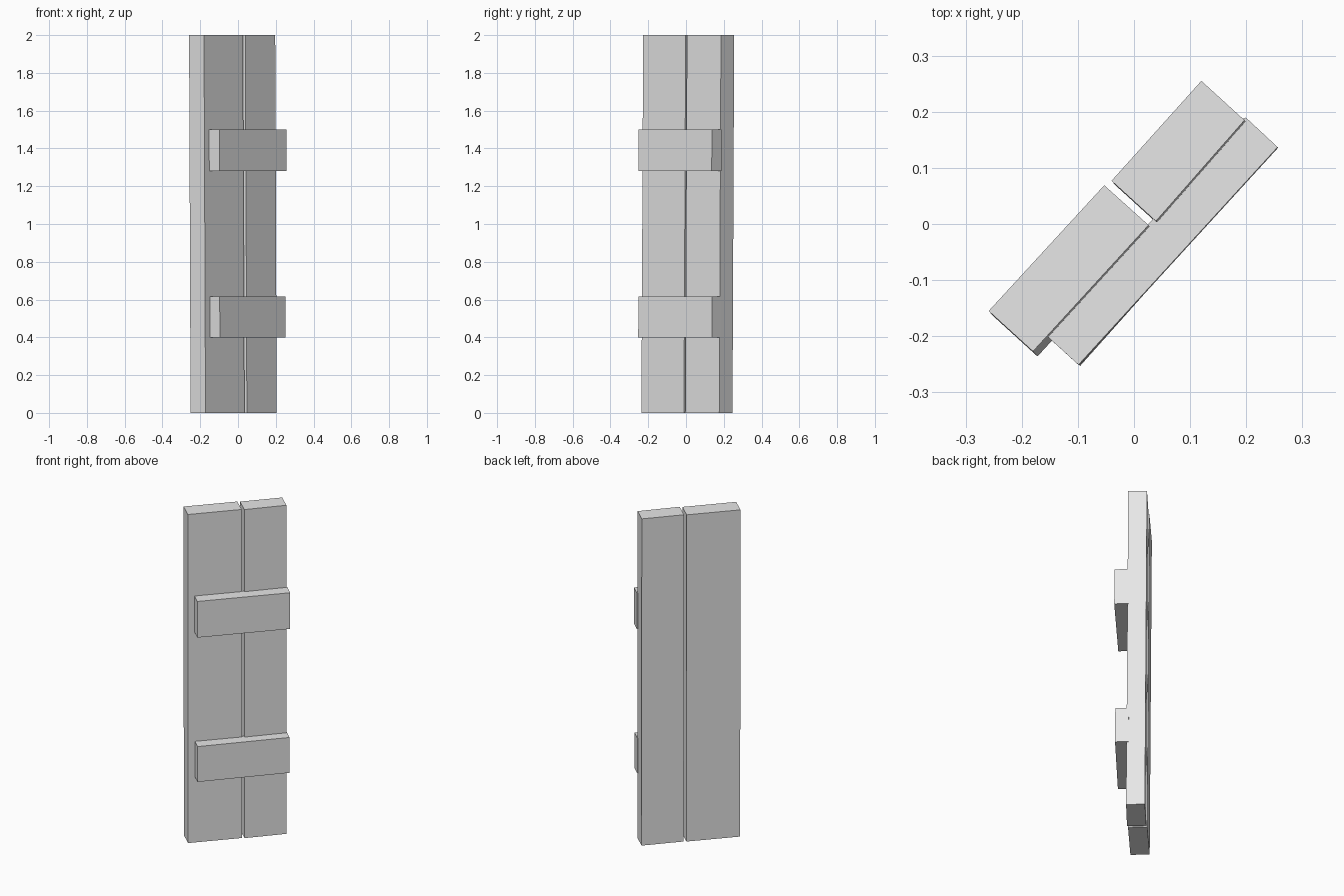
import bpy
import bmesh
from mathutils import Vector

cube = bpy.data.objects.get("Cube")
if cube:
    bpy.data.objects.remove(cube, do_unlink=True)

# Single plain grey
GREY = (0.8, 0.8, 0.8, 1.0)
grey = bpy.data.materials.new("plain_grey")
grey.use_nodes = True
grey.diffuse_color = GREY
grey.node_tree.nodes["Principled BSDF"].inputs["Base Color"].default_value = GREY


def board(name, footprint, z0, z1, drift):
    """Extrude a footprint upward; drift is the sideways shift of its top."""
    bm = bmesh.new()
    base = bm.faces.new([bm.verts.new((x, y, z0)) for x, y in footprint])
    top = bmesh.ops.extrude_face_region(bm, geom=[base])["geom"]
    verts = [v for v in top if isinstance(v, bmesh.types.BMVert)]
    bmesh.ops.translate(bm, verts=verts, vec=Vector((*drift, z1 - z0)))
    bmesh.ops.recalc_face_normals(bm, faces=bm.faces)
    mesh = bpy.data.meshes.new(name)
    bm.to_mesh(mesh)
    bm.free()
    mesh.materials.append(grey)
    obj = bpy.data.objects.new(name, mesh)
    bpy.context.collection.objects.link(obj)
    return obj


# Two upright planks with a narrow gap, leaning back slightly
LEAN = (-0.008, 0.009)
board("wide_plank",
      [(-0.251, -0.164), (-0.172, -0.236), (0.034, -0.011), (-0.045, 0.060)],
      0, 2, LEAN)
board("narrow_plank",
      [(-0.032, 0.068), (0.047, -0.004), (0.205, 0.176), (0.128, 0.246)],
      0, 2, LEAN)

# Two cross battens on the front face
SMALL_LEAN = (-0.001, 0.001)
board("upper_batten",
      [(-0.155, -0.200), (-0.098, -0.252), (0.257, 0.136), (0.200, 0.189)],
      1.28, 1.5, SMALL_LEAN)
board("lower_batten",
      [(-0.151, -0.202), (-0.096, -0.253), (0.252, 0.137), (0.197, 0.188)],
      0.4, 0.615, SMALL_LEAN)
